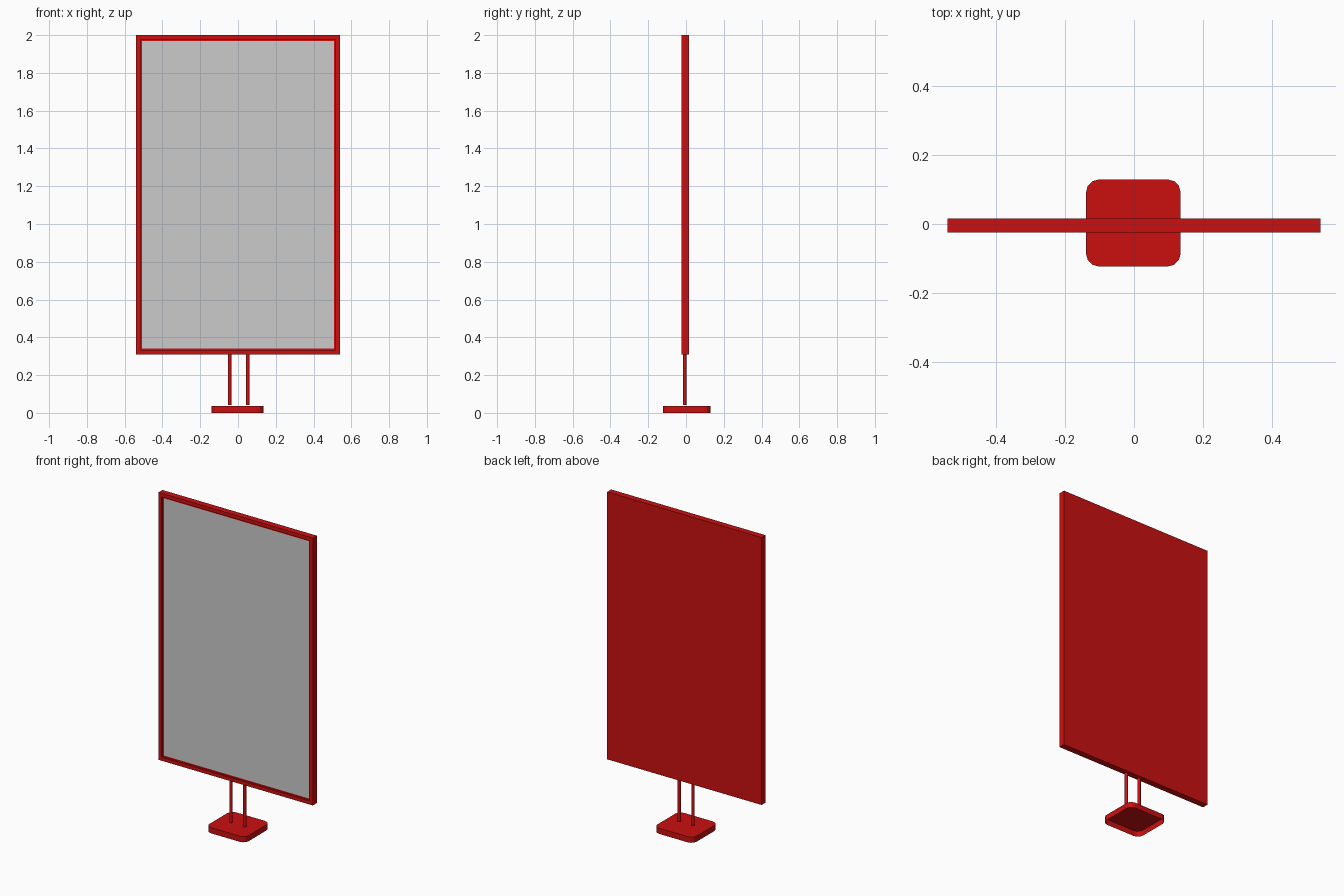
import bpy, bmesh
from math import pi, cos, sin
from mathutils import Vector

if "Cube" in bpy.data.objects:
    bpy.data.objects.remove(bpy.data.objects["Cube"])

red = bpy.data.materials.new("red")
red.diffuse_color = (0.6, 0.005, 0.005, 1)
red.use_nodes = True
red.node_tree.nodes["Principled BSDF"].inputs["Base Color"].default_value = red.diffuse_color


def finish(name, bm, mat=None):
    me = bpy.data.meshes.new(name)
    bm.to_mesh(me)
    bm.free()
    ob = bpy.data.objects.new(name, me)
    bpy.context.collection.objects.link(ob)
    if mat:
        me.materials.append(mat)
    return ob


def box(x0, x1, y0, y1, z0, z1):
    bm = bmesh.new()
    bmesh.ops.create_cube(bm, size=1)
    for v in bm.verts:
        v.co = Vector((x0 if v.co.x < 0 else x1,
                       y0 if v.co.y < 0 else y1,
                       z0 if v.co.z < 0 else z1))
    return bm


# Frame: closed panel whose front face is inset and pushed back
BORDER, RECESS = 0.032, 0.01
X, Y0, Y1, Z0, Z1 = 0.54, -0.024, 0.016, 0.31, 2.0
bm = box(-X, X, Y0, Y1, Z0, Z1)
front = min(bm.faces, key=lambda f: f.calc_center_median().y)
bmesh.ops.inset_region(bm, faces=[front], thickness=BORDER)
ext = bmesh.ops.extrude_discrete_faces(bm, faces=[front])
for v in ext["faces"][0].verts:
    v.co.y += RECESS
finish("frame", bm, red)

# Grey display sheet sitting in the recess
bm = bmesh.new()
xs, ys = X - BORDER, Y0 + RECESS - 0.001
bm.faces.new([bm.verts.new(c) for c in (
    (-xs, ys, Z0 + BORDER), (xs, ys, Z0 + BORDER),
    (xs, ys, Z1 - BORDER), (-xs, ys, Z1 - BORDER))])
finish("display_sheet", bm)

# Two thin posts, stopping just above the base
for side, x in (("left", -0.044), ("right", 0.052)):
    bm = bmesh.new()
    bmesh.ops.create_cone(bm, cap_ends=True, segments=12, radius1=0.01,
                          radius2=0.01, depth=0.27)
    bmesh.ops.translate(bm, verts=bm.verts, vec=(x, -0.007, 0.177))
    ob = finish(side + "_post", bm, red)
    for p in ob.data.polygons:
        p.use_smooth = len(p.vertices) == 4
    ob.data.set_sharp_from_angle(angle=pi / 5)

# Base: rounded rectangular tray, open underneath
HX, HY, R, H, STEPS = 0.137, 0.126, 0.037, 0.036, 3
cx, cy = -0.002, 0.003
outline = []
for k, (sx, sy) in enumerate(((1, 1), (-1, 1), (-1, -1), (1, -1))):
    for i in range(STEPS + 1):
        a = (k + i / STEPS) * pi / 2
        outline.append((cx + sx * (HX - R) + R * cos(a),
                        cy + sy * (HY - R) + R * sin(a)))
bm = bmesh.new()
low = [bm.verts.new((x, y, 0)) for x, y in outline]
top = [bm.verts.new((x, y, H)) for x, y in outline]
n = len(outline)
for i in range(n):
    j = (i + 1) % n
    bm.faces.new((low[i], low[j], top[j], top[i]))
bm.faces.new(top)
finish("base", bm, red)
